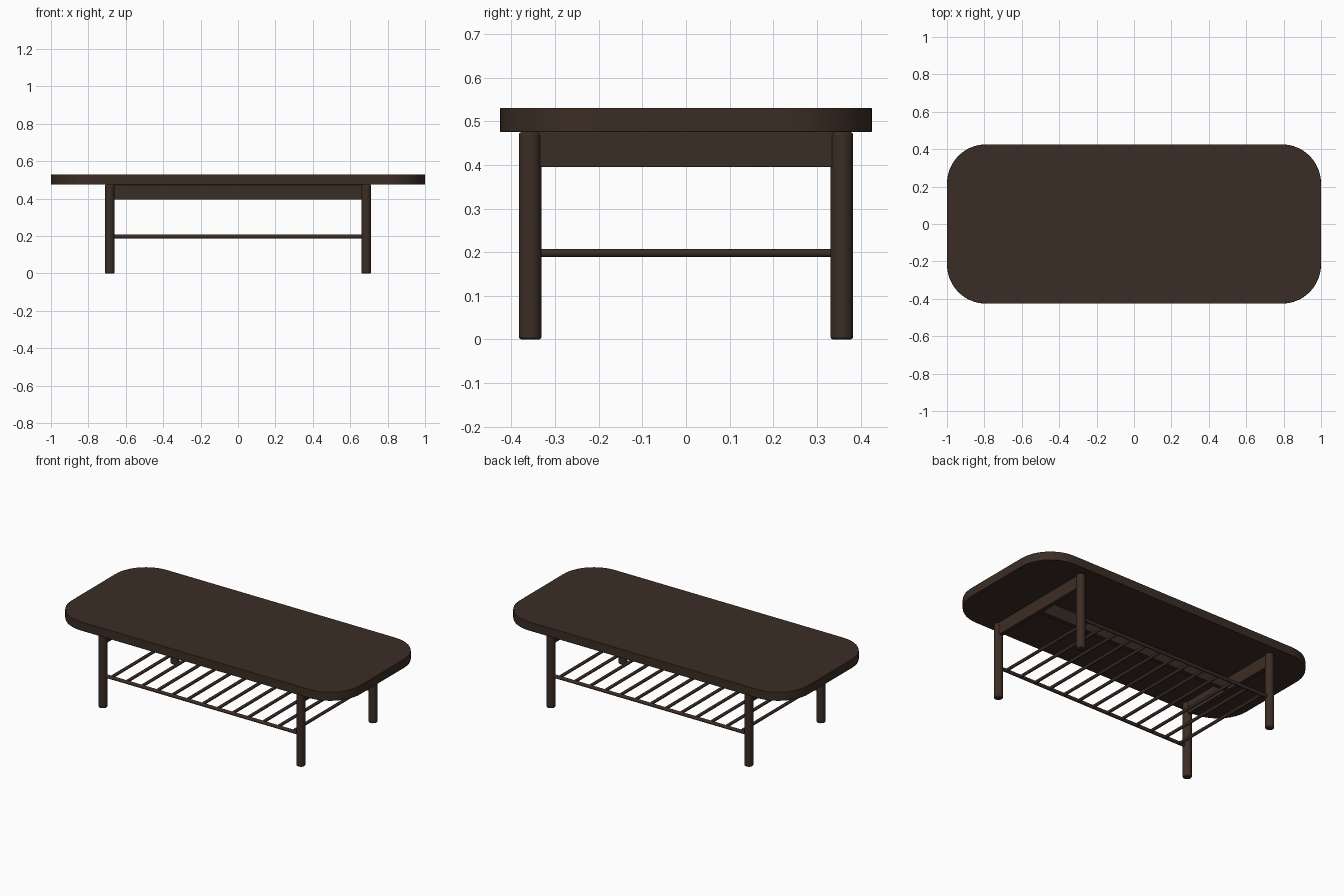
import bpy
import bmesh
from math import pi, sin, cos, radians
from mathutils import Matrix

cube = bpy.data.objects.get("Cube")
if cube:
    bpy.data.objects.remove(cube, do_unlink=True)

# Dark stained wood
wood = bpy.data.materials.new("dark brown wood")
wood.use_nodes = True
colour = (0.044, 0.026, 0.018, 1)
wood.diffuse_color = colour
wood.node_tree.nodes["Principled BSDF"].inputs["Base Color"].default_value = colour

TOP, UNDER = 0.53, 0.475
LEG_X, LEG_Y, LEG_R = 0.686, 0.357, 0.026
SHELF_Z, ROD_R = 0.198, 0.0105


def add_object(name, bm, bevel=0.0):
    bmesh.ops.recalc_face_normals(bm, faces=bm.faces[:])
    mesh = bpy.data.meshes.new(name)
    bm.to_mesh(mesh)
    bm.free()
    mesh.materials.append(wood)
    obj = bpy.data.objects.new(name, mesh)
    bpy.context.collection.objects.link(obj)
    if bevel:
        mod = obj.modifiers.new("Soft edges", "BEVEL")
        mod.width, mod.segments = bevel, 2
        mod.limit_method, mod.angle_limit = "ANGLE", radians(40)
    bpy.ops.object.select_all(action="DESELECT")
    obj.select_set(True)
    bpy.context.view_layer.objects.active = obj
    bpy.ops.object.shade_smooth_by_angle(angle=radians(35))
    return obj


def box(name, size, centre, bevel=0.002):
    bm = bmesh.new()
    bmesh.ops.create_cube(bm, size=1)
    bmesh.ops.scale(bm, vec=size, verts=bm.verts)
    bmesh.ops.translate(bm, vec=centre, verts=bm.verts)
    return add_object(name, bm, bevel)


def rod(name, radius, length, centre, axis="Z", sides=16, bevel=0.0):
    bm = bmesh.new()
    bmesh.ops.create_cone(bm, cap_ends=True, segments=sides,
                          radius1=radius, radius2=radius, depth=length)
    if axis != "Z":
        turn = Matrix.Rotation(pi / 2, 3, "Y" if axis == "X" else "X")
        bmesh.ops.rotate(bm, matrix=turn, verts=bm.verts)
    bmesh.ops.translate(bm, vec=centre, verts=bm.verts)
    return add_object(name, bm, bevel)


# Table top: rounded rectangle pulled up into a slab
def table_top(half_x, half_y, radius, steps=16):
    bm = bmesh.new()
    ring = []
    for quarter, (sx, sy) in enumerate([(1, 1), (-1, 1), (-1, -1), (1, -1)]):
        for i in range(steps + 1):
            a = (quarter + i / steps) * pi / 2
            ring.append(bm.verts.new((sx * (half_x - radius) + radius * cos(a),
                                      sy * (half_y - radius) + radius * sin(a), UNDER)))
    face = bm.faces.new(ring)
    result = bmesh.ops.extrude_face_region(bm, geom=[face], use_keep_orig=True)
    raised = [g for g in result["geom"] if isinstance(g, bmesh.types.BMVert)]
    bmesh.ops.translate(bm, vec=(0, 0, TOP - UNDER), verts=raised)
    add_object("table_top", bm, 0.002)


table_top(1.0, 0.426, 0.21)

# Legs, end aprons and shelf side rails
for sx, side in ((-1, "right"), (1, "left")):
    for sy, end in ((-1, "front"), (1, "back")):
        rod(f"{end}_{side}_leg", LEG_R, UNDER, (sx * LEG_X, sy * LEG_Y, UNDER / 2),
            sides=24, bevel=0.006)
    box(f"{side}_apron", (0.026, 2 * LEG_Y, 0.08), (sx * LEG_X, 0, UNDER - 0.04))

for sy, end in ((-1, "front"), (1, "back")):
    rod(f"{end}_shelf_rail", ROD_R, 2 * LEG_X, (0, sy * LEG_Y, SHELF_Z), "X")

# Central beam under the top
box("centre_beam", (2 * LEG_X, 0.026, 0.08), (0, 0, UNDER - 0.04))

# Shelf slats
SLATS = 13
for i in range(SLATS):
    x = -0.63 + 1.26 * i / (SLATS - 1)
    rod(f"shelf_slat_{i + 1}", ROD_R * 0.9, 2 * LEG_Y, (x, 0, SHELF_Z), "Y", sides=12)
